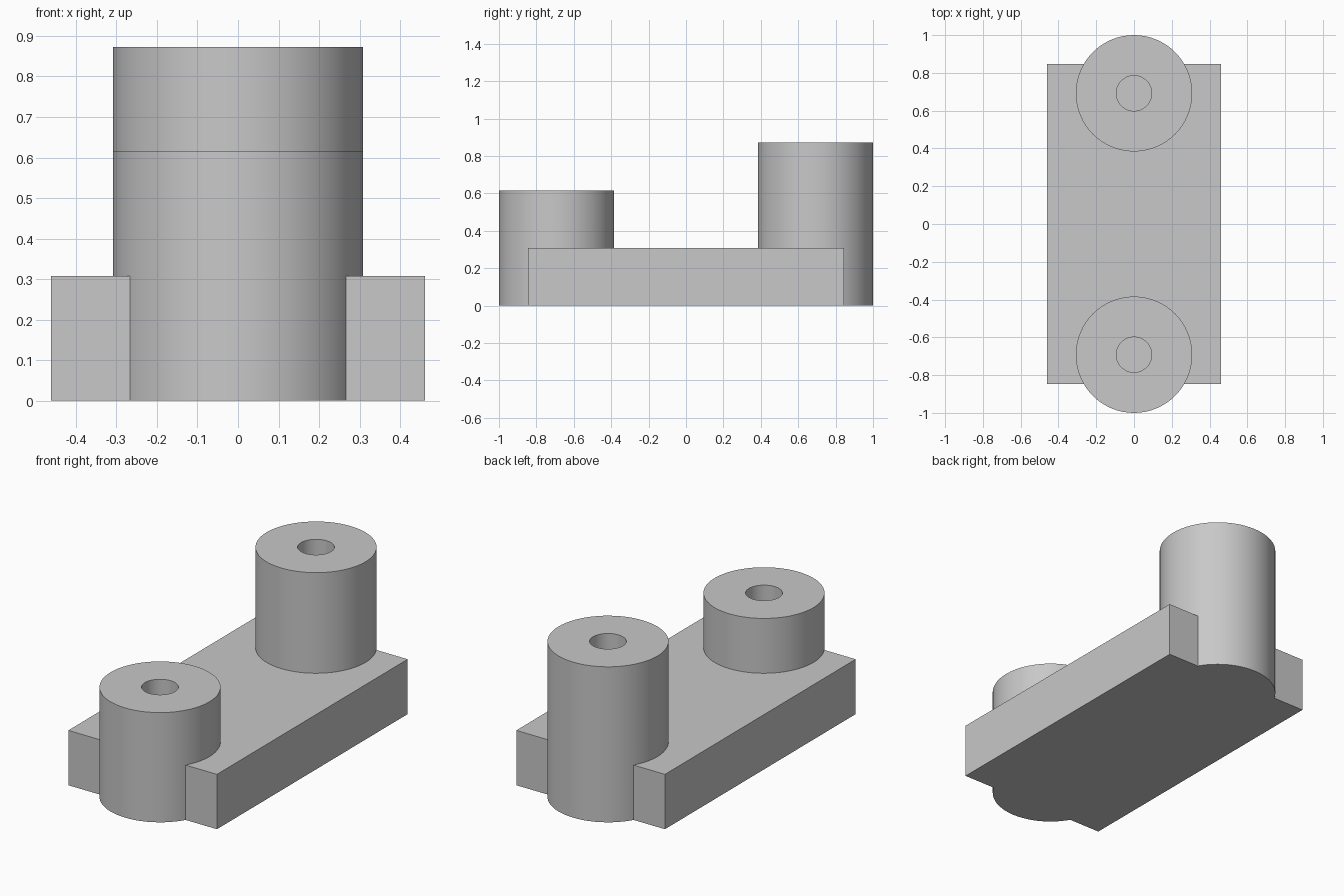
import bpy
import math

cube = bpy.data.objects.get("Cube")
if cube:
    bpy.data.objects.remove(cube, do_unlink=True)

PLATE_W, PLATE_L, PLATE_H = 0.923, 1.692, 0.308
BOSS_R, HOLE_R, BOSS_Y = 0.308, 0.0935, 0.692

grey = bpy.data.materials.new("plain grey")
grey.use_nodes = True
grey.diffuse_color = (0.58, 0.58, 0.58, 1)
grey.node_tree.nodes["Principled BSDF"].inputs["Base Color"].default_value = (0.58, 0.58, 0.58, 1)


def cylinder(name, radius, y, bottom, top):
    bpy.ops.mesh.primitive_cylinder_add(
        vertices=64, radius=radius, depth=top - bottom,
        location=(0, y, (bottom + top) / 2))
    obj = bpy.context.object
    obj.name = name
    obj.data.materials.append(grey)
    return obj


def combine(target, tool, operation):
    """Apply a boolean and discard the tool object."""
    mod = target.modifiers.new(operation.title(), 'BOOLEAN')
    mod.operation = operation
    mod.solver = 'EXACT'
    mod.object = tool
    bpy.context.view_layer.objects.active = target
    bpy.ops.object.modifier_apply(modifier=mod.name)
    bpy.data.objects.remove(tool, do_unlink=True)


# Base plate
bpy.ops.mesh.primitive_cube_add(size=1, location=(0, 0, PLATE_H / 2))
bracket = bpy.context.object
bracket.name = "base_plate_with_bosses"
bracket.scale = (PLATE_W, PLATE_L, PLATE_H)
bpy.ops.object.transform_apply(location=True, rotation=False, scale=True)
bracket.data.materials.append(grey)

# Short front boss and tall back boss, each with a blind hole
for side, y, height in (("front", -BOSS_Y, 0.616), ("back", BOSS_Y, 0.873)):
    boss = cylinder(side + "_boss", BOSS_R, y, 0, height)
    combine(bracket, boss, 'UNION')
    hole = cylinder(side + "_hole_cutter", HOLE_R, y, PLATE_H, height + 0.1)
    combine(bracket, hole, 'DIFFERENCE')

# Smooth round walls, crisp rims
bpy.ops.object.select_all(action='DESELECT')
bracket.select_set(True)
bpy.context.view_layer.objects.active = bracket
bpy.ops.object.shade_smooth_by_angle(angle=math.radians(30))
